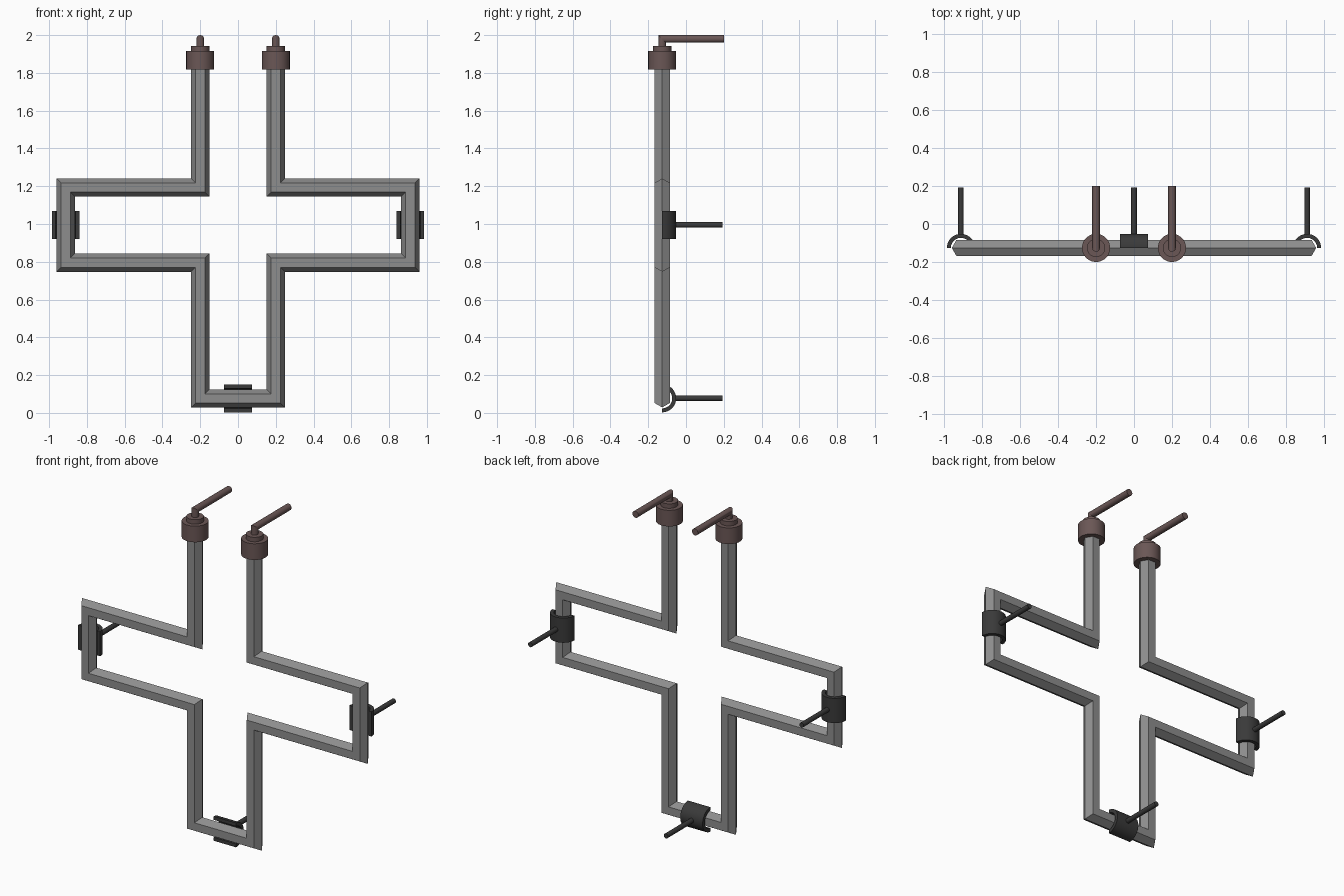
import bpy
import bmesh
from math import cos, sin, pi
from mathutils import Vector

cube = bpy.data.objects.get("Cube")
if cube:
    bpy.data.objects.remove(cube)

Y = -0.126      # depth of the frame's centre line
BOTTOM = 0.077  # height of the lowest rail
MID = 0.995     # height of the side clamps
SIDE = 0.912    # distance of the side rails


def material(name, color):
    m = bpy.data.materials.new(name)
    m.use_nodes = True
    m.diffuse_color = (*color, 1)
    bsdf = next(n for n in m.node_tree.nodes if n.type == "BSDF_PRINCIPLED")
    bsdf.inputs["Base Color"].default_value = (*color, 1)
    return m


grey = material("steel grey", (0.27, 0.27, 0.27))
black = material("dark clamp", (0.042, 0.042, 0.042))
brown = material("dull brown", (0.145, 0.095, 0.092))


def finish(bm, name, mat):
    bmesh.ops.recalc_face_normals(bm, faces=bm.faces)
    mesh = bpy.data.meshes.new(name)
    bm.to_mesh(mesh)
    bm.free()
    mesh.materials.append(mat)
    obj = bpy.data.objects.new(name, mesh)
    bpy.context.collection.objects.link(obj)
    bpy.ops.object.select_all(action="DESELECT")
    obj.select_set(True)
    bpy.context.view_layer.objects.active = obj
    bpy.ops.object.shade_smooth_by_angle()
    return obj


def bridge(bm, a, b):
    for i in range(len(a)):
        j = (i + 1) % len(a)
        bm.faces.new((a[i], a[j], b[j], b[i]))


def sweep(name, path, radius, sides, binormal, mat):
    """Bar with mitred corners along a path lying square to the binormal."""
    pts = [Vector(p) for p in path]
    up = Vector(binormal)
    normals = [up.cross((b - a).normalized()) for a, b in zip(pts, pts[1:])]
    bm = bmesh.new()
    rings = []
    for i, p in enumerate(pts):
        n1 = normals[max(i - 1, 0)]
        n2 = normals[min(i, len(normals) - 1)]
        mitre = (n1 + n2) / (1 + n1.dot(n2))
        angles = [2 * pi * k / sides for k in range(sides)]
        rings.append([bm.verts.new(p + radius * (cos(t) * mitre + sin(t) * up))
                      for t in angles])
    for a, b in zip(rings, rings[1:]):
        bridge(bm, a, b)
    bm.faces.new(rings[0])
    bm.faces.new(rings[-1])
    return finish(bm, name, mat)


def half_shell(name, center, across, along, mat, outer=0.074, inner=0.053, half=0.075):
    """Half tube opening to the front, wrapped around the back of a rail."""
    c, u, w = Vector(center), Vector(across), Vector(along)
    back = Vector((0, 1, 0))
    arc = [pi * k / 24 for k in range(25)]
    outline = [(outer, t) for t in arc] + [(inner, t) for t in reversed(arc)]
    bm = bmesh.new()
    ends = [[bm.verts.new(c + r * (cos(t) * u + sin(t) * back) + s * half * w)
             for r, t in outline] for s in (-1, 1)]
    bridge(bm, *ends)
    n = len(outline)
    for ring in ends:
        for i in range(24):
            bm.faces.new((ring[i], ring[i + 1], ring[n - 2 - i], ring[n - 1 - i]))
    return finish(bm, name, mat)


# Cross-shaped hexagonal frame, open at the top
half_path = [(0.2, 1.85), (0.2, 1.193), (SIDE, 1.193), (SIDE, 0.795),
             (0.2, 0.795), (0.2, BOTTOM)]
loop = half_path + [(-x, z) for x, z in reversed(half_path)]
sweep("frame", [(x, Y, z) for x, z in loop], 0.048, 6, (0, 1, 0), grey)

# End caps with collars and bent pins
for side, s in (("left", 1), ("right", -1)):
    x = 0.2 * s
    sweep(side + "_cap", [(x, Y, 1.817), (x, Y, 1.915)], 0.074, 48, (1, 0, 0), brown)
    sweep(side + "_collar", [(x, Y, 1.91), (x, Y, 1.942)], 0.048, 48, (1, 0, 0), brown)
    sweep(side + "_bent_pin", [(x, Y, 1.93), (x, Y, 1.98), (x, 0.2, 1.98)],
          0.02, 32, (1, 0, 0), brown)

# Clamps behind the rails with their straight pins
X_AXIS, Z_AXIS = (1, 0, 0), (0, 0, 1)
for place, x, z, across, along in (("left", SIDE, MID, X_AXIS, Z_AXIS),
                                   ("right", -SIDE, MID, X_AXIS, Z_AXIS),
                                   ("bottom", 0, BOTTOM, Z_AXIS, X_AXIS)):
    half_shell(place + "_clamp", (x, Y, z), across, along, black)
    sweep(place + "_clamp_pin", [(x, -0.066, z), (x, 0.193, z)],
          0.0145, 32, (1, 0, 0), black)
